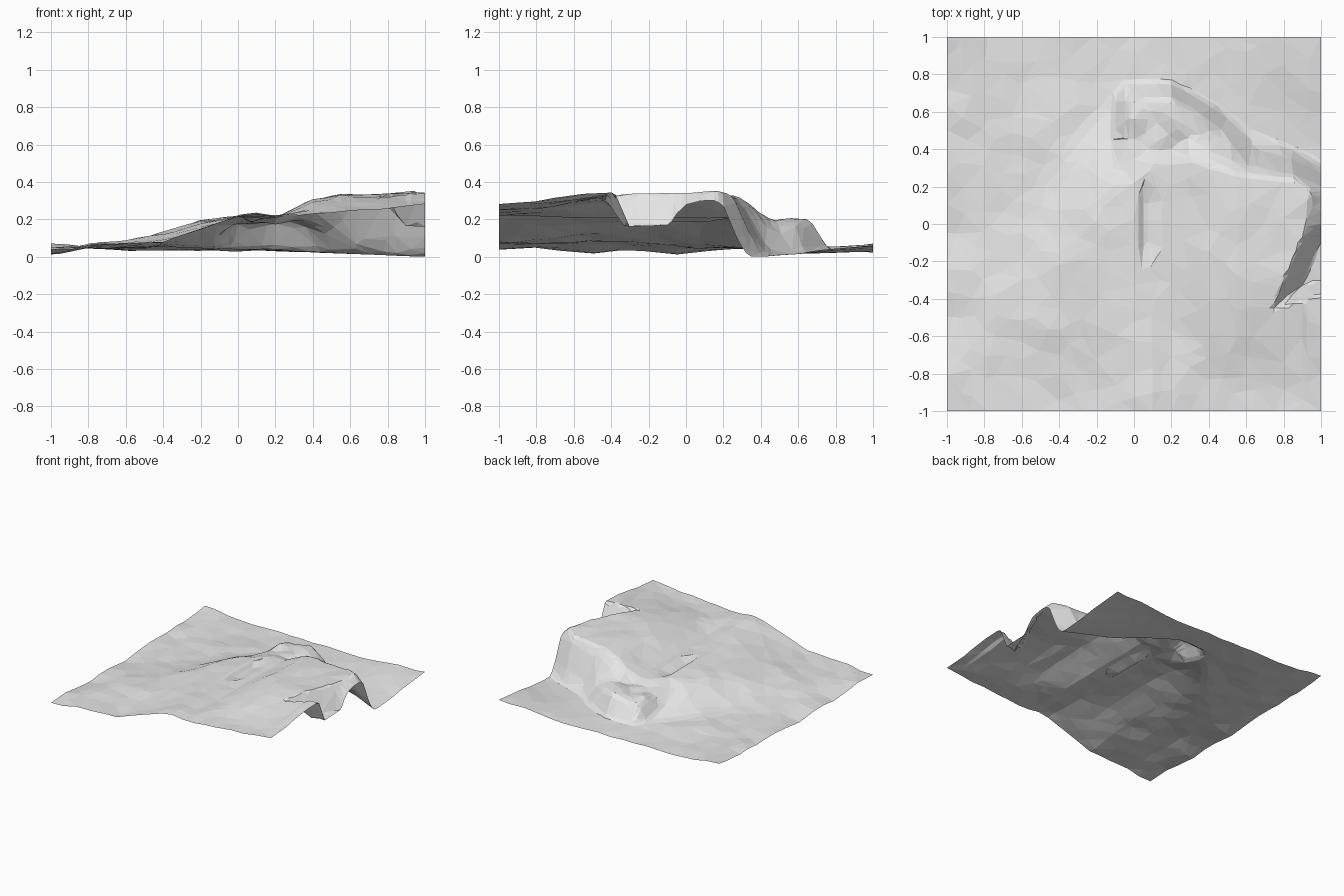
import bpy, bmesh
from mathutils import Vector, noise

if "Cube" in bpy.data.objects:
    bpy.data.objects.remove(bpy.data.objects["Cube"])


def lerp(a, b, t):
    return a + (b - a) * t


def smooth(t):
    t = max(0.0, min(1.0, t))
    return t * t * (3 - 2 * t)


def profile(pts, v):
    """Piecewise linear profile through (position, value) points."""
    if v <= pts[0][0]:
        return pts[0][1]
    for (a, za), (b, zb) in zip(pts, pts[1:]):
        if v <= b:
            return lerp(za, zb, (v - a) / (b - a))
    return pts[-1][1]


# height profiles along x: front edge, middle, cliff foot, back edge
FRONT = [(-1, .04), (-.8, .07), (-.6, .066), (-.4, .083), (-.2, .145), (0, .215),
         (.1, .233), (.2, .218), (.4, .225), (.7, .25), (1, .285)]
MID = [(-1, .05), (-.8, .075), (-.6, .085), (-.4, .135), (-.2, .195), (0, .216),
       (.2, .205), (.4, .3), (.55, .332), (.8, .336), (1, .345)]
FOOT = [(-1, .045), (-.4, .05), (0, .04), (.5, .02), (.8, .008), (1, 0)]
BACK = [(-1, .07), (-.8, .045), (-.4, .035), (0, .03), (.5, .03), (1, .065)]
# left edge height along y
LEFT = [(-1, .04), (-.8, .045), (-.5, .02), (-.25, .04), (-.05, .015), (.1, .03),
        (.3, .045), (.7, .045), (1, .07)]

# plan lines (y along x): top and base of the cliff and of the left slope
CLIFF_TOP = [(-1, -.9), (-.7, -.55), (-.4, -.25), (-.1, .12), (.1, .28), (.3, .32),
             (.55, .24), (.85, .22), (1, .12)]
CLIFF_BASE = [(-1, -.2), (-.7, .15), (-.4, .5), (-.05, .77), (.2, .77), (.45, .64),
              (.62, .52), (.85, .42), (1, .36)]
# notch along y: inner wall position in x, floor height
NOTCH = [(-.45, .74), (-.3, .8), (-.05, .91), (.1, .93), (.2, .96)]
FLOOR = [(-.4, .155), (-.08, .17), (0, .25), (.08, .27), (.2, .24)]


def height(x, y):
    # plateau rising from the front edge
    rise = .6 if x > .9 else .75
    top = lerp(profile(FRONT, x), profile(MID, x), smooth((y + 1) / rise))
    # small scarp near the centre
    if x > .015:
        top -= .03 * smooth(1.4 - abs(y) / .2) * (1 - smooth((x - .05) / .12)) * smooth((x - .015) / .05)
    base = profile(CLIFF_BASE, x)
    edge = profile(CLIFF_TOP, x)
    low = lerp(profile(FOOT, x), profile(BACK, x), smooth((y - base) / max(.05, 1 - base)))
    z = lerp(top, low, smooth((y - edge) / (base - edge)))
    # left border
    z = lerp(z, profile(LEFT, y), 1 - smooth((x + 1) / .25))
    # lower shelf behind the plateau, blended into the cliff
    mask = smooth((x + .13) / .14) * smooth((.56 - x) / .24) * smooth((base + .01 - y) / .14)
    mask *= smooth((y - .15) / .2)
    z = max(z, lerp(z, .185 - .08 * max(0, y - .57), mask))
    # notch cut into the right edge
    cut = min((x - profile(NOTCH, y)) / .11, (y + .44 - .3 * (x - .8)) / .08)
    if y < .2 and cut > 0:
        z = lerp(z, min(z, profile(FLOOR, y)), min(1, cut))
    # rocky unevenness, kept weaker on low ground and stronger on the cliff
    rough = .007 + .022 * smooth((x + .2) / .3) * smooth((y - edge) / .1) * smooth((base - y) / .1)
    n = noise.noise(Vector((x * 3.2, y * 3.2, 4.7))) * .009
    n += noise.noise(Vector((x * 7, y * 7, 1.3))) * rough
    return max(0.0, z + n * min(1, z / .04))


# terrain sheet
bm = bmesh.new()
bmesh.ops.create_grid(bm, x_segments=80, y_segments=80, size=1)
for v in bm.verts:
    v.co.z = height(v.co.x, v.co.y)
bmesh.ops.triangulate(bm, faces=bm.faces)
mesh = bpy.data.meshes.new("terrain")
bm.to_mesh(mesh)
bm.free()
terrain = bpy.data.objects.new("terrain", mesh)
bpy.context.collection.objects.link(terrain)

# faceted low-poly look
dec = terrain.modifiers.new("facets", 'DECIMATE')
dec.ratio = .075

mat = bpy.data.materials.new("light grey rock")
mat.diffuse_color = (.8, .8, .8, 1)
mat.use_nodes = True
mat.node_tree.nodes["Principled BSDF"].inputs["Base Color"].default_value = mat.diffuse_color
mesh.materials.append(mat)
